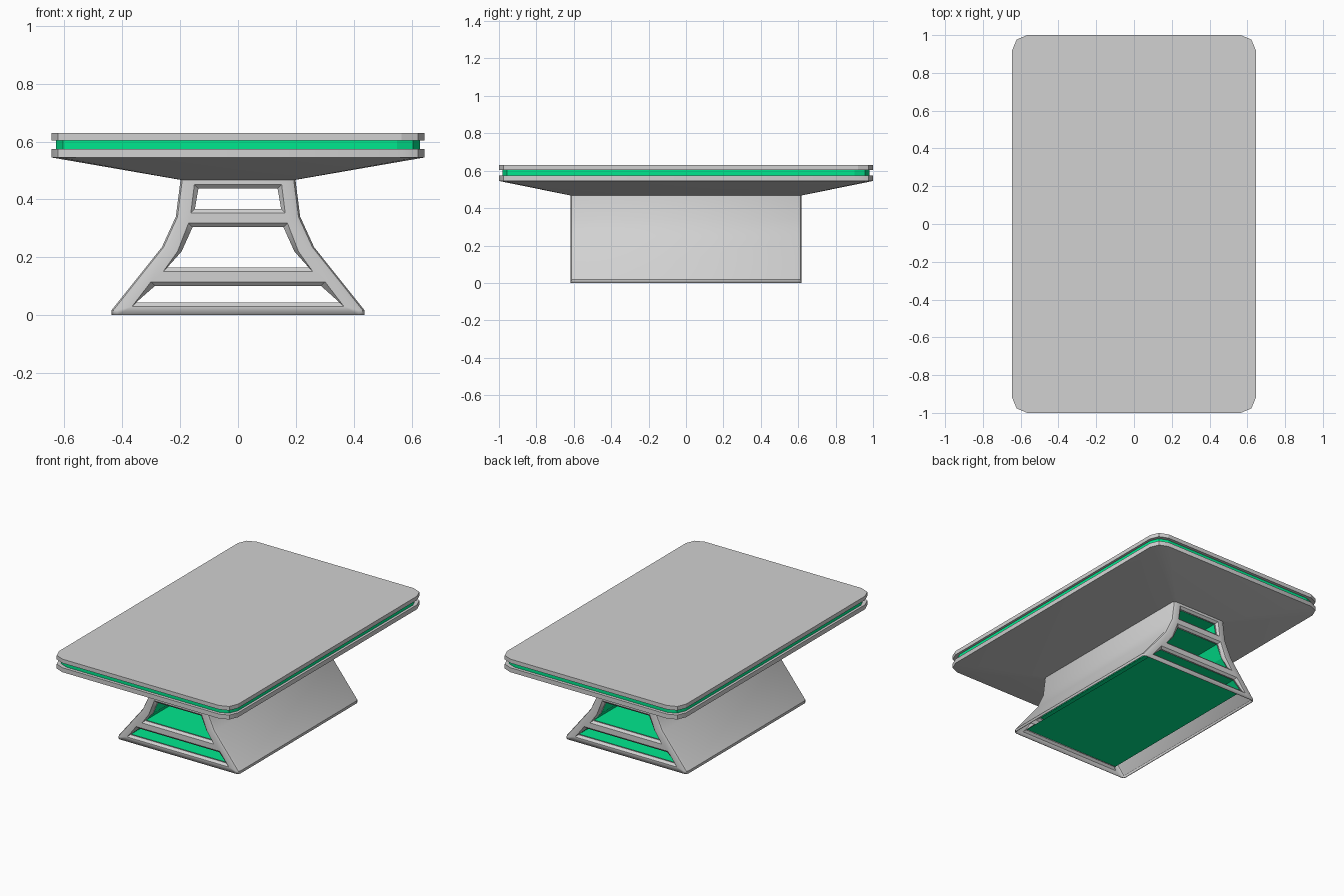
import bpy, bmesh, math

cube = bpy.data.objects.get("Cube")
if cube:
    bpy.data.objects.remove(cube, do_unlink=True)


def material(name, rgb):
    m = bpy.data.materials.new(name)
    m.use_nodes = True
    m.diffuse_color = (*rgb, 1)
    m.node_tree.nodes["Principled BSDF"].inputs["Base Color"].default_value = (*rgb, 1)
    return m


GREY = material("light_grey", (0.64, 0.64, 0.64))
GREEN = material("bright_green", (0.0, 0.86, 0.29))


def skin(bm, rings, gap=0):
    """Join matching rings with quads; gap=1 leaves out the closing strip."""
    loops = [[bm.verts.new(p) for p in ring] for ring in rings]
    n = len(loops[0])
    for a, b in zip(loops, loops[1:]):
        for i in range(n - gap):
            bm.faces.new((a[i], a[(i + 1) % n], b[(i + 1) % n], b[i]))
    return loops


def finish(bm, name, mat):
    bmesh.ops.recalc_face_normals(bm, faces=bm.faces)
    mesh = bpy.data.meshes.new(name)
    bm.to_mesh(mesh)
    bm.free()
    mesh.materials.append(mat)
    obj = bpy.data.objects.new(name, mesh)
    bpy.context.collection.objects.link(obj)
    return obj


def loft(name, rings, mat, capped=True):
    bm = bmesh.new()
    loops = skin(bm, rings)
    if capped:
        bm.faces.new(loops[0])
        bm.faces.new(loops[-1])
    return finish(bm, name, mat)


def smooth(obj):
    bpy.ops.object.select_all(action="DESELECT")
    obj.select_set(True)
    bpy.context.view_layer.objects.active = obj
    bpy.ops.object.shade_smooth_by_angle(angle=math.radians(32))


def rounded_rect(hx, hy, r, z):
    pts = []
    for k, (sx, sy) in enumerate([(1, 1), (-1, 1), (-1, -1), (1, -1)]):
        for step in range(3):
            a = math.radians(90 * k + 45 * step)
            pts.append((sx * (hx - r) + r * math.cos(a), sy * (hy - r) + r * math.sin(a), z))
    return pts


def section(half, y, grow=0, lift=0):
    """Mirror a bottom-to-top list of (half width, z) into a ring at depth y."""
    low, high = half[0][1], half[-1][1]
    side = [(w + grow, z + lift * ((z == high) - (z == low))) for w, z in half]
    return [(w, y, z) for w, z in side] + [(-w, y, z) for w, z in reversed(side)]


# Tabletop: two slabs around an inset coloured band, tapered underside
HX, HY, R = 0.645, 1.0, 0.08
loft("top_slab", [rounded_rect(HX, HY, R, z) for z in (0.604, 0.63)], GREY)
loft("accent_band", [rounded_rect(HX - 0.016, HY - 0.02, R, z) for z in (0.572, 0.606)], GREEN)
smooth(loft("lower_slab", [rounded_rect(0.195, 0.615, 0.015, 0.467),
                           rounded_rect(HX, HY, R, 0.545),
                           rounded_rect(HX, HY, R, 0.574)], GREY))

# Flared pedestal: a thin shell, open below, with softened end edges
FLARE = [(0.437, 0), (0.437, 0.017), (0.263, 0.235), (0.215, 0.34), (0.198, 0.472)]
OPENINGS = {
    "lower": [(0.352, 0.044), (0.287, 0.101)],
    "middle": [(0.245, 0.164), (0.195, 0.22), (0.157, 0.304)],
    "upper": [(0.149, 0.367), (0.137, 0.437)],
}
END, RIM = 0.617, 0.595
bm = bmesh.new()
shell = skin(bm, [section(FLARE, y, g) for y, g in
                  [(-END, -0.02), (-0.611, -0.006), (-0.6, 0),
                   (0.6, 0), (0.611, -0.006), (END, -0.02)]], gap=1)

# Framed ends: openings with soft rims, filled around into crossbars
for sign, outline in ((-1, shell[0]), (1, shell[-1])):
    borders = [outline]
    for opening in OPENINGS.values():
        borders.append(skin(bm, [section(opening, sign * y, g, g) for y, g in
                                 [(END, 0.014), (0.604, 0), (RIM, 0)]])[0])
    edges = []
    for loop in borders:
        for a, b in zip(loop, loop[1:] + loop[:1]):
            edges.append(bm.edges.get((a, b)) or bm.edges.new((a, b)))
    bmesh.ops.triangle_fill(bm, edges=edges, use_beauty=True, normal=(0, sign, 0))
pedestal = finish(bm, "pedestal", GREY)
smooth(pedestal)
thickness = pedestal.modifiers.new("thickness", "SOLIDIFY")
thickness.thickness = 0.004
thickness.offset = -1

# Coloured linings running through the pedestal behind each opening
for level, opening in OPENINGS.items():
    loft(level + "_lining", [section(opening, y) for y in (-RIM, RIM)], GREEN, capped=False)
